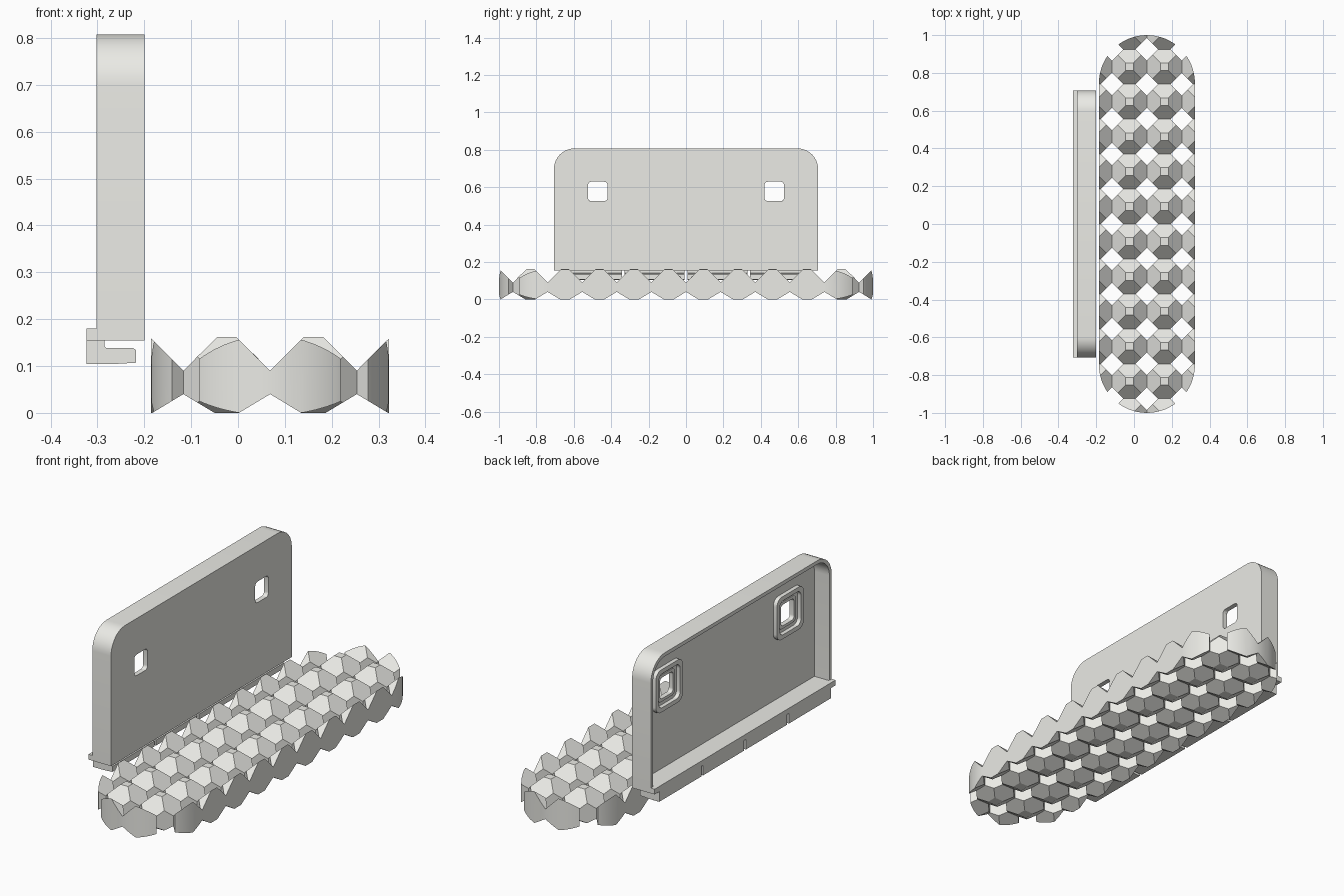
import bpy, bmesh, math
from mathutils import Vector

if "Cube" in bpy.data.objects:
    bpy.data.objects.remove(bpy.data.objects["Cube"])

PITCH = 0.185
H = PITCH / 2          # half cell
W = 0.033              # half width of the neck joining two cells
MAT_X = 0.0685         # centre line of the mat
COLS, ROWS = 4, 12

# Warm off-white used on every part
paint = bpy.data.materials.new("off_white")
paint.diffuse_color = (0.83, 0.83, 0.79, 1)
paint.use_nodes = True
paint.node_tree.nodes["Principled BSDF"].inputs["Base Color"].default_value = paint.diffuse_color


def add_object(name, bm):
    bmesh.ops.recalc_face_normals(bm, faces=bm.faces)
    me = bpy.data.meshes.new(name)
    bm.to_mesh(me)
    bm.free()
    me.materials.append(paint)
    ob = bpy.data.objects.new(name, me)
    bpy.context.collection.objects.link(ob)
    return ob


def rounded(cx, cy, hx, hy, radii, seg=10):
    """Rounded rectangle; radii start at +x+y and go counter-clockwise."""
    pts = []
    for i, (sx, sy) in enumerate([(1, 1), (-1, 1), (-1, -1), (1, -1)]):
        r = radii[i]
        n = seg if r > 0 else 0
        for k in range(n + 1):
            a = math.pi / 2 * (i + (k / n if n else 0))
            pts.append((cx + sx * (hx - r) + r * math.cos(a),
                        cy + sy * (hy - r) + r * math.sin(a)))
    return pts


def prism(name, pts, lo, hi, axis):
    """Extrude an outline along x (yz outline), y (xz) or z (xy)."""
    put = {'x': lambda p, t: (t, p[0], p[1]),
           'y': lambda p, t: (p[0], t, p[1]),
           'z': lambda p, t: (p[0], p[1], t)}[axis]
    bm = bmesh.new()
    a = [bm.verts.new(put(p, lo)) for p in pts]
    b = [bm.verts.new(put(p, hi)) for p in pts]
    bm.faces.new(a)
    bm.faces.new(b[::-1])
    for i in range(len(a)):
        j = (i + 1) % len(a)
        bm.faces.new((a[i], a[j], b[j], b[i]))
    bmesh.ops.remove_doubles(bm, verts=bm.verts, dist=1e-5)
    return add_object(name, bm)


def boolean(ob, cutter, op='DIFFERENCE'):
    mod = ob.modifiers.new("cut", 'BOOLEAN')
    mod.operation, mod.object, mod.solver = op, cutter, 'EXACT'
    bpy.context.view_layer.objects.active = ob
    bpy.ops.object.modifier_apply(modifier=mod.name)
    bpy.data.objects.remove(cutter)


def smooth(ob, angle=20):
    bpy.ops.object.select_all(action='DESELECT')
    ob.select_set(True)
    bpy.context.view_layer.objects.active = ob
    bpy.ops.object.shade_smooth_by_angle(angle=math.radians(angle))


# Mat: faceted cells joined at necks, with diamond holes between them
def cell_points():
    pts = []
    mid, flat = (H + W) / 2, 0.026
    mid_z = 0.04 * (mid - flat) / (H - flat)
    for sx in (1, -1):
        for sy in (1, -1):
            for r, z in ((0.0205, 0.162), (mid, 0.12), (mid, mid_z), (flat, 0)):
                pts.append((sx * r, sy * r, z))
            for z in (0.04, 0.09):
                pts += [(sx * H, sy * W, z), (sx * W, sy * H, z)]
    return pts


bm = bmesh.new()
for c in range(COLS):
    for r in range(ROWS):
        centre = Vector((MAT_X + (c - (COLS - 1) / 2) * PITCH,
                         (r - (ROWS - 1) / 2) * PITCH, 0))
        verts = [bm.verts.new(centre + Vector(p)) for p in cell_points()]
        hull = bmesh.ops.convex_hull(bm, input=verts)
        faces = [g for g in hull['geom'] if isinstance(g, bmesh.types.BMFace)]
        inner = []
        for f in faces:
            for ax, idx, count in ((0, c, COLS), (1, r, ROWS)):
                offs = [v.co[ax] - centre[ax] for v in f.verts]
                if (min(offs) > H - 1e-4 and idx < count - 1) or \
                   (max(offs) < 1e-4 - H and idx > 0):
                    inner.append(f)
        bmesh.ops.delete(bm, geom=inner, context='FACES_ONLY')
bmesh.ops.remove_doubles(bm, verts=bm.verts, dist=1e-4)
bmesh.ops.dissolve_limit(bm, angle_limit=0.01, verts=bm.verts, edges=bm.edges)
mat = add_object("faceted_mat", bm)
outline = rounded(MAT_X, 0, 0.254, 1.0, [0.254] * 4, 16)
boolean(mat, prism("mat_outline", outline, -0.1, 0.3, 'z'), 'INTERSECT')
smooth(mat, 12)

# Upright cover: shell open to -x with two windows
ZLO, ZHI = 0.154, 0.807
ZC, HZ = (ZLO + ZHI) / 2, (ZHI - ZLO) / 2
WIN_Y, WIN_Z = 0.472, 0.577
cover = prism("cover_shell", rounded(0, ZC, 0.706, HZ, [0.11, 0.11, 0, 0]),
              -0.302, -0.2, 'x')
boolean(cover, prism("cavity", rounded(0, ZC + 0.003, 0.688, HZ - 0.021,
                                       [0.092, 0.092, 0, 0]), -0.4, -0.22, 'x'))
for s in (1, -1):
    boolean(cover, prism("window", rounded(s * WIN_Y, WIN_Z, 0.052, 0.052,
                                           [0.018] * 4, 6), -0.4, -0.1, 'x'))
smooth(cover)

# Stepped collars behind the windows
for s, side in ((1, "back"), (-1, "front")):
    for part, out, inn, depth in (("outer", 0.105, 0.084, 0.02),
                                  ("inner", 0.066, 0.052, 0.004)):
        ring = prism(f"window_collar_{part}_{side}",
                     rounded(s * WIN_Y, WIN_Z, out, out, [out * 0.35] * 4, 6),
                     -0.22 - depth, -0.219, 'x')
        boolean(ring, prism("ring_hole", rounded(s * WIN_Y, WIN_Z, inn, inn,
                                                 [inn * 0.35] * 4, 6),
                            -0.4, -0.1, 'x'))
        smooth(ring)

# Lip along the open bottom edge
lip = [(-0.323, ZLO), (-0.3, ZLO), (-0.3, 0.18), (-0.323, 0.18)]
prism("bottom_lip", lip, -0.706, 0.706, 'y')

# Hooked rail under the cover, set in at the ends and split into four lengths
hook = [(-0.323, 0.104), (-0.27, 0.104), (-0.218, 0.107), (-0.218, 0.134),
        (-0.223, 0.138), (-0.28, 0.138), (-0.285, 0.142), (-0.285, ZLO),
        (-0.323, ZLO)]
GAP, EDGES = 0.007, (-0.67, -0.335, 0, 0.335, 0.67)
for i in range(4):
    lo = EDGES[i] + (GAP if i > 0 else 0)
    hi = EDGES[i + 1] - (GAP if i < 3 else 0)
    prism(f"hook_rail_{i + 1}", hook, lo, hi, 'y')
